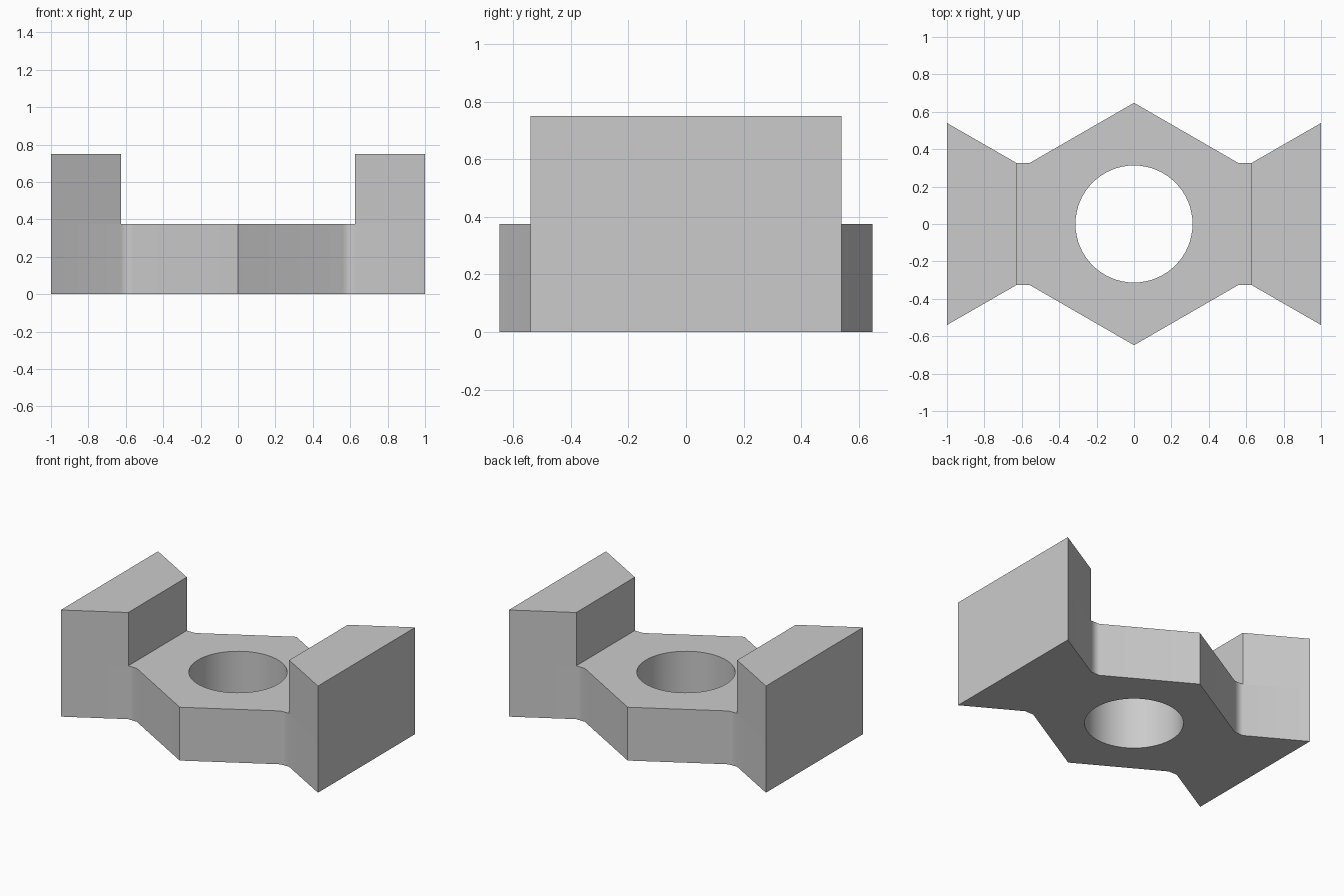
import bpy
import bmesh
import math

cube = bpy.data.objects.get("Cube")
if cube:
    bpy.data.objects.remove(cube, do_unlink=True)

BASE_H, WALL_H = 0.375, 0.75
HOLE_R = 0.313
APEX_Y, NECK_Y, END_Y = 0.648, 0.325, 0.54
NECK_IN, NECK_OUT, END_X = 0.56, 0.626, 1.0

grey = bpy.data.materials.new("plain grey")
grey.use_nodes = True
grey.diffuse_color = (0.6, 0.6, 0.6, 1)
grey.node_tree.nodes["Principled BSDF"].inputs["Base Color"].default_value = (0.6, 0.6, 0.6, 1)


def make_object(name, bm):
    mesh = bpy.data.meshes.new(name)
    bm.to_mesh(mesh)
    bm.free()
    mesh.materials.append(grey)
    obj = bpy.data.objects.new(name, mesh)
    bpy.context.collection.objects.link(obj)
    return obj


def raise_faces(bm, faces, height):
    """Extrude faces straight up and return the new caps."""
    geom = bmesh.ops.extrude_face_region(bm, geom=faces)["geom"]
    verts = [g for g in geom if isinstance(g, bmesh.types.BMVert)]
    bmesh.ops.translate(bm, verts=verts, vec=(0, 0, height))
    return [g for g in geom if isinstance(g, bmesh.types.BMFace)]


# Footprint: hexagonal middle with a flared end on each side
bm = bmesh.new()
right_edge = [(NECK_OUT, -NECK_Y), (NECK_OUT, NECK_Y)]
middle = [(0, -APEX_Y), (NECK_IN, -NECK_Y), *right_edge, (NECK_IN, NECK_Y)]
middle += [(-x, -y) for x, y in middle]
flare = [(NECK_OUT, -NECK_Y), (END_X, -END_Y), (END_X, END_Y), (NECK_OUT, NECK_Y)]
for outline in (middle, flare, [(-x, -y) for x, y in flare]):
    bm.faces.new([bm.verts.new((x, y, 0)) for x, y in outline])
bmesh.ops.remove_doubles(bm, verts=bm.verts, dist=0.0001)

# Base thickness, then the two taller end walls
tops = raise_faces(bm, bm.faces[:], BASE_H)
ends = [f for f in tops if abs(f.calc_center_median().x) > NECK_OUT]
raise_faces(bm, ends, WALL_H - BASE_H)
bmesh.ops.dissolve_limit(bm, angle_limit=math.radians(1), verts=bm.verts, edges=bm.edges)
bmesh.ops.recalc_face_normals(bm, faces=bm.faces)
bracket = make_object("bracket", bm)

# Round through hole
bm = bmesh.new()
bmesh.ops.create_cone(bm, cap_ends=True, segments=64, radius1=HOLE_R, radius2=HOLE_R, depth=2)
cutter = make_object("hole_cutter", bm)
cutter.hide_render = True
cut = bracket.modifiers.new("hole", 'BOOLEAN')
cut.operation = 'DIFFERENCE'
cut.solver = 'EXACT'
cut.object = cutter

bpy.ops.object.select_all(action='DESELECT')
bracket.select_set(True)
bpy.context.view_layer.objects.active = bracket
bpy.ops.object.modifier_apply(modifier=cut.name)
bpy.data.objects.remove(cutter, do_unlink=True)

# Soft necks and hole wall, crisp edges elsewhere
bpy.ops.object.shade_smooth_by_angle(angle=math.radians(35))
normals = bracket.modifiers.new("weighted_normals", 'WEIGHTED_NORMAL')
normals.keep_sharp = True
